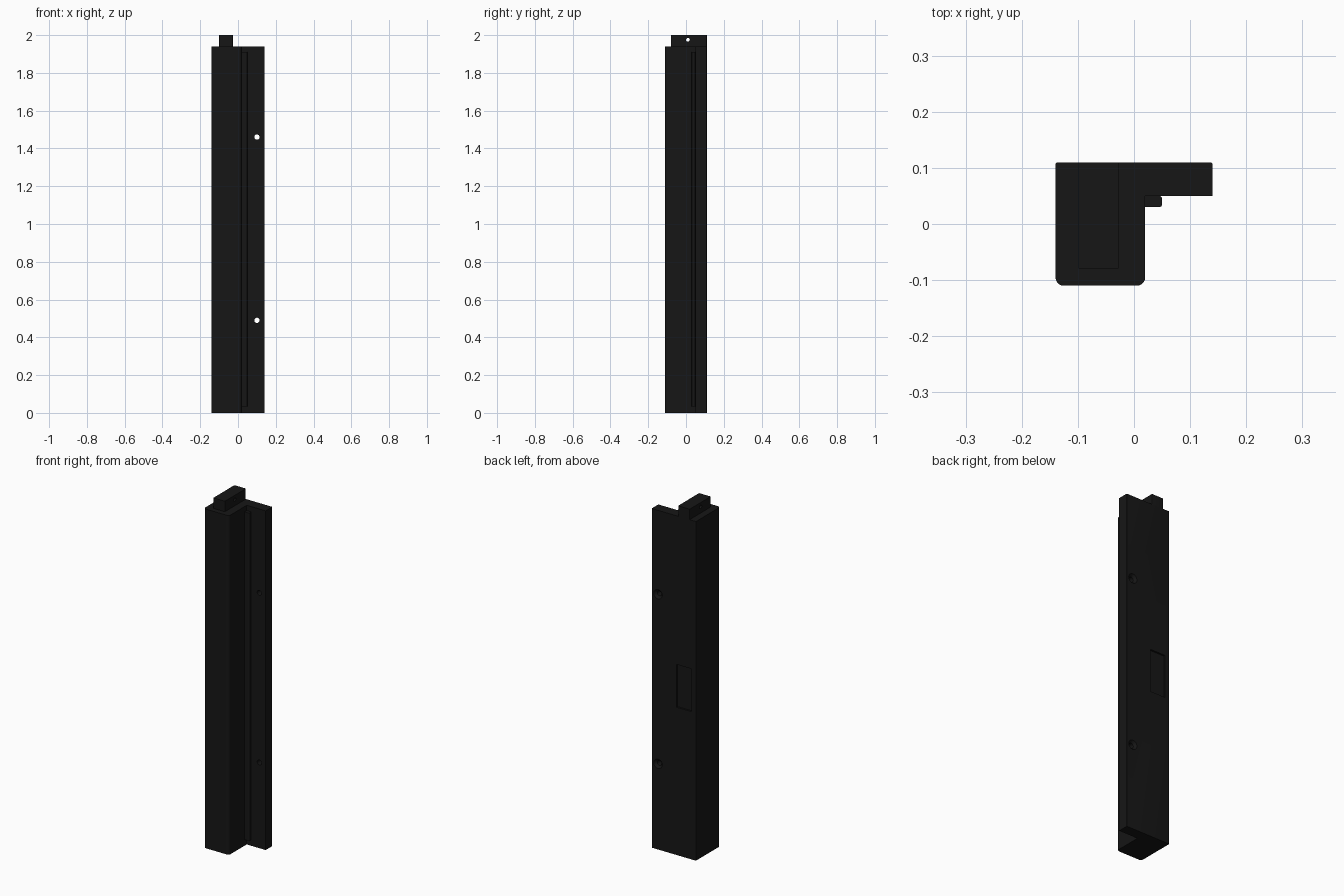
import bpy, math
from mathutils import Matrix, Vector

if "Cube" in bpy.data.objects:
    bpy.data.objects.remove(bpy.data.objects["Cube"])

black = bpy.data.materials.new("black_plastic")
black.diffuse_color = (0.008, 0.008, 0.008, 1)
black.use_nodes = True
black.node_tree.nodes["Principled BSDF"].inputs["Base Color"].default_value = black.diffuse_color


def rounded(points, steps=5):
    """Outline from (x, y, radius) corners, with arcs on rounded ones."""
    out = []
    for i, (x, y, r) in enumerate(points):
        p = Vector((x, y))
        if r == 0:
            out.append(p)
            continue
        a = (Vector(points[i - 1][:2]) - p).normalized() * r
        b = (Vector(points[(i + 1) % len(points)][:2]) - p).normalized() * r
        for k in range(steps + 1):
            t = k / steps * math.pi / 2
            out.append(p + a * (1 - math.sin(t)) + b * (1 - math.cos(t)))
    return out


def extrude(name, points, z0, z1):
    outline = rounded(points)
    n = len(outline)
    verts = [(p.x, p.y, z) for z in (z0, z1) for p in outline]
    faces = [list(range(n))[::-1], list(range(n, 2 * n))]
    faces += [(i, (i + 1) % n, n + (i + 1) % n, n + i) for i in range(n)]
    mesh = bpy.data.meshes.new(name)
    mesh.from_pydata(verts, [], faces)
    mesh.materials.append(black)
    ob = bpy.data.objects.new(name, mesh)
    bpy.context.collection.objects.link(ob)
    return ob


def box(name, x0, x1, y0, y1, z0, z1, r=0):
    return extrude(name, [(x0, y0, r), (x1, y0, r), (x1, y1, r), (x0, y1, r)], z0, z1)


def cone(loc, r1, r2, depth, axis):
    bpy.ops.mesh.primitive_cone_add(vertices=24, radius1=r1, radius2=r2, depth=depth,
                                    location=loc)
    ob = bpy.context.object
    rot = {'X': Matrix.Rotation(math.pi / 2, 4, 'Y'),
           'Y': Matrix.Rotation(-math.pi / 2, 4, 'X')}[axis]
    ob.data.transform(rot)
    return ob


def cut(ob, cutter):
    cutter.hide_render = True
    mod = ob.modifiers.new("cut", 'BOOLEAN')
    mod.operation = 'DIFFERENCE'
    mod.solver = 'EXACT'
    mod.object = cutter
    bpy.context.view_layer.objects.active = ob
    bpy.ops.object.modifier_apply(modifier=mod.name)
    bpy.data.objects.remove(cutter)


def smooth(ob):
    bpy.ops.object.select_all(action='DESELECT')
    ob.select_set(True)
    bpy.context.view_layer.objects.active = ob
    bpy.ops.object.shade_smooth_by_angle(angle=math.radians(30))


# L-shaped bar with mounting flange
bar = extrude("bar_body", [(-0.14, -0.11, 0.015), (0.02, -0.11, 0.015), (0.02, 0.05, 0),
                           (0.14, 0.05, 0), (0.14, 0.11, 0.004), (-0.14, 0.11, 0.004)],
              0, 1.94)

# Screw holes, countersunk from the back
for z in (0.49, 1.46):
    cut(bar, cone((0.10, 0.08, z), 0.014, 0.014, 0.2, 'Y'))
    cut(bar, cone((0.10, 0.105, z), 0.012, 0.032, 0.02, 'Y'))

# Shallow rectangular recess in the back
cut(bar, box("recess_cutter", -0.113, -0.017, 0.10, 0.13, 0.845, 1.09))
smooth(bar)

# Joining tab on top, with cross hole
tab = box("top_tab", -0.10, -0.027, -0.08, 0.11, 1.94, 2.0, 0.003)
cut(tab, cone((-0.06, 0.01, 1.975), 0.01, 0.01, 0.2, 'X'))
smooth(tab)

# Seal strip in the inner corner
strip = extrude("seal_strip", [(0.015, 0.03, 0), (0.05, 0.03, 0.005),
                               (0.05, 0.05, 0.005), (0.015, 0.05, 0)], 0.035, 1.91)
smooth(strip)
